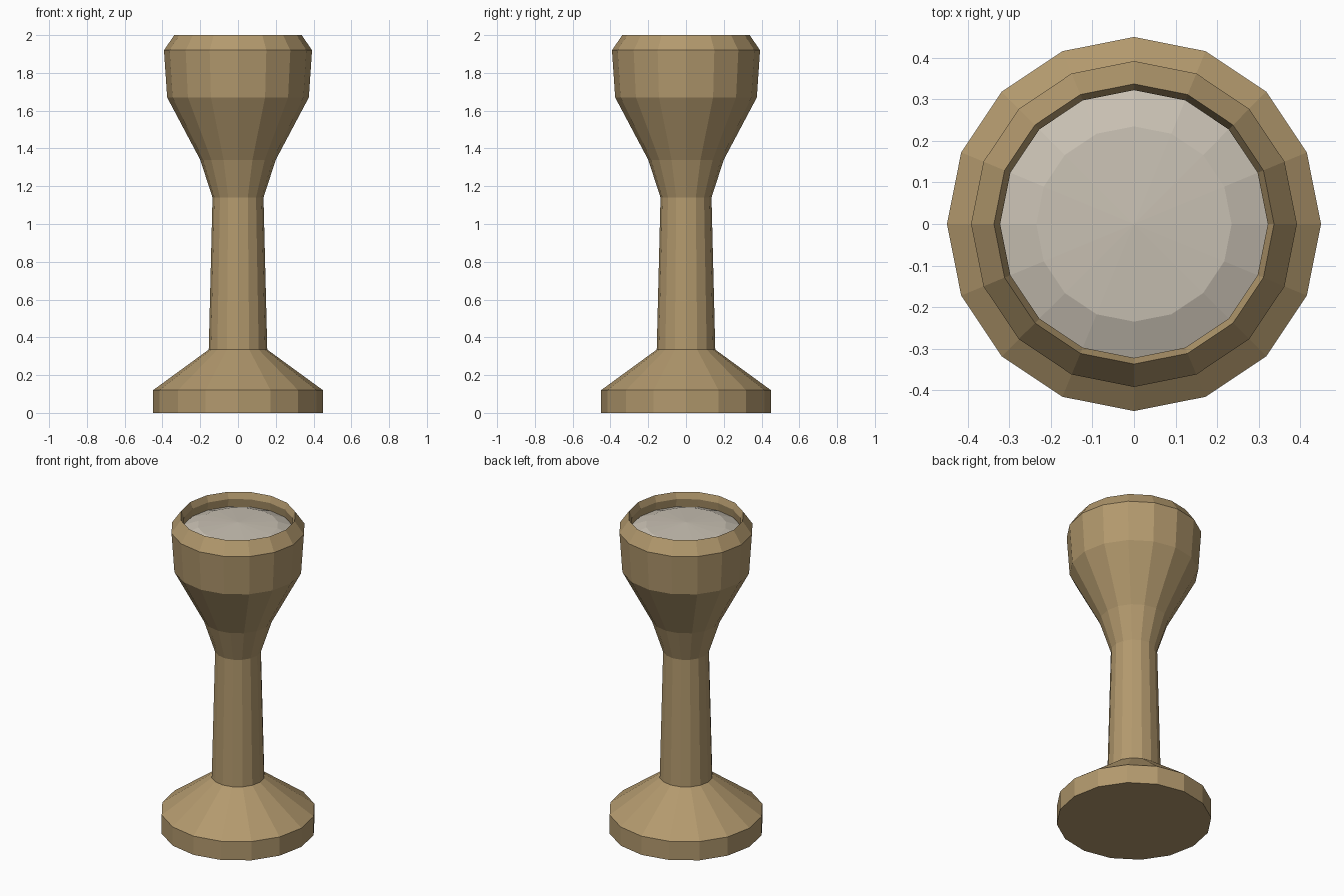
import bpy, bmesh, math

if "Cube" in bpy.data.objects:
    bpy.data.objects.remove(bpy.data.objects["Cube"])

SIDES = 16


def material(name, color):
    mat = bpy.data.materials.new(name)
    mat.diffuse_color = (*color, 1)
    mat.use_nodes = True
    mat.node_tree.nodes["Principled BSDF"].inputs["Base Color"].default_value = mat.diffuse_color
    return mat


def lathe(name, profile, mat):
    """Revolve (radius, z) points around z; radius 0 makes a pole."""
    bm = bmesh.new()
    rings = []
    for r, z in profile:
        if r == 0:
            rings.append([bm.verts.new((0, 0, z))] * SIDES)
        else:
            rings.append([bm.verts.new((r * math.cos(2 * math.pi * i / SIDES),
                                        r * math.sin(2 * math.pi * i / SIDES), z))
                          for i in range(SIDES)])
    for a, b in zip(rings, rings[1:]):
        for i in range(SIDES):
            j = (i + 1) % SIDES
            corners = list(dict.fromkeys((a[i], a[j], b[j], b[i])))
            bm.faces.new(corners)
    bmesh.ops.recalc_face_normals(bm, faces=bm.faces)
    mesh = bpy.data.meshes.new(name)
    bm.to_mesh(mesh)
    bm.free()
    mesh.materials.append(mat)
    obj = bpy.data.objects.new(name, mesh)
    bpy.context.collection.objects.link(obj)
    return obj


tan = material("tan", (0.45, 0.32, 0.155))
pale = material("pale_grey", (0.58, 0.53, 0.45))

# Foot, stem and cup in one turned body, with an inner lip and closed cup floor
lathe("turned_body", [
    (0, 0), (0.45, 0), (0.45, 0.12), (0.155, 0.335), (0.135, 1.14),
    (0.20, 1.34), (0.375, 1.67), (0.392, 1.92), (0.337, 2.0),
    (0.322, 1.96), (0.335, 1.88), (0, 1.88)], tan)

# Shallow domed filling sitting just below the rim
lathe("domed_filling", [
    (0, 1.885), (0.333, 1.885), (0.325, 1.91), (0.235, 1.945), (0, 1.96)], pale)
